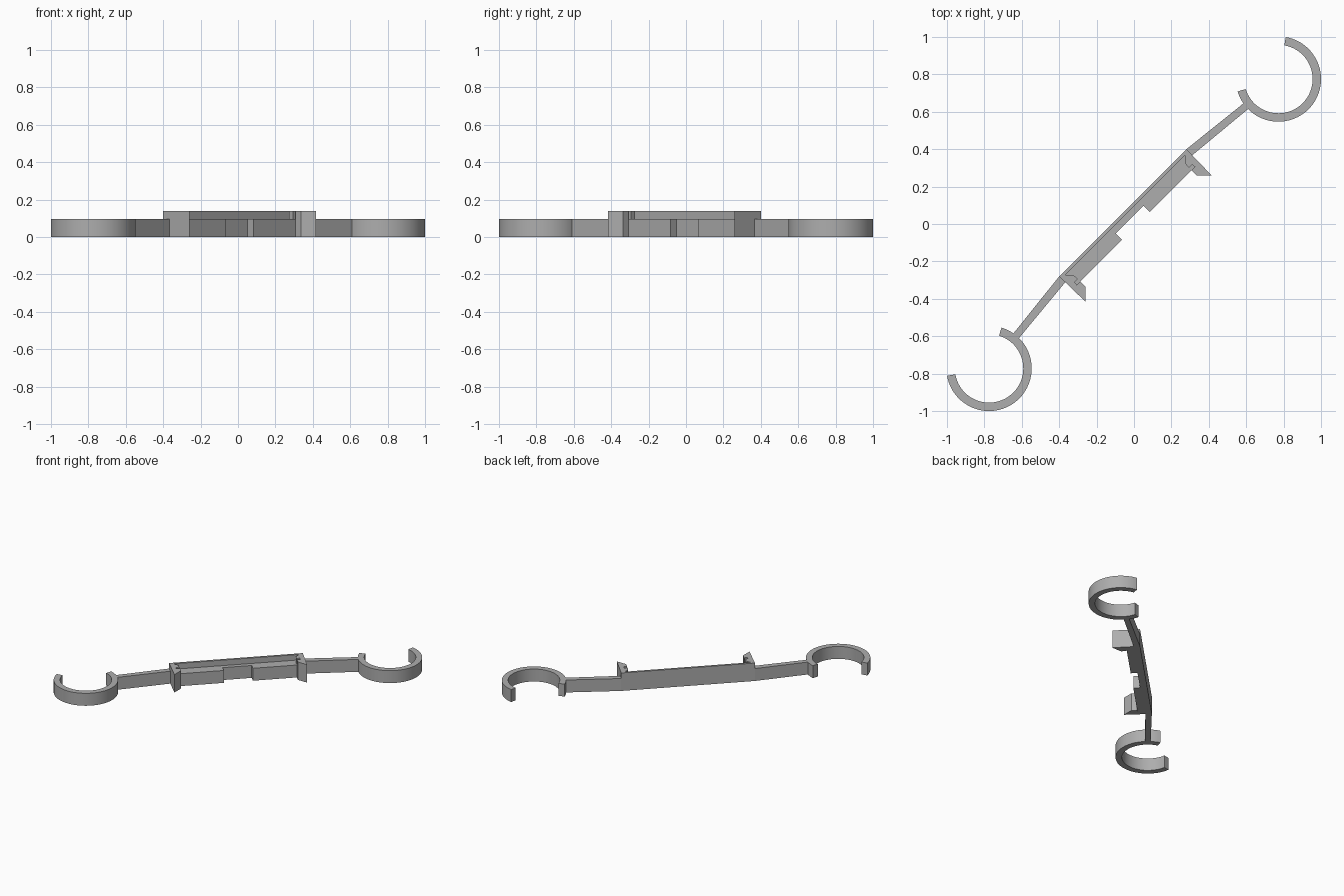
import bpy
import bmesh
from math import cos, sin, radians

cube = bpy.data.objects.get("Cube")
if cube:
    bpy.data.objects.remove(cube)

grey = bpy.data.materials.new("plain_grey")
grey.use_nodes = True
colour = (0.42, 0.42, 0.42, 1)
grey.diffuse_color = colour
grey.node_tree.nodes["Principled BSDF"].inputs["Base Color"].default_value = colour

LOW, HIGH = 0.097, 0.14


def mirrored(points):
    """Reflect an outline across the diagonal y = -x."""
    return [(-y, -x) for x, y in reversed(points)]


def prism(name, outline, top, smooth=False):
    """Extrude a flat outline from the ground up to the given height."""
    bm = bmesh.new()
    face = bm.faces.new([bm.verts.new((x, y, 0)) for x, y in outline])
    result = bmesh.ops.extrude_face_region(bm, geom=[face])
    verts = [g for g in result["geom"] if isinstance(g, bmesh.types.BMVert)]
    bmesh.ops.translate(bm, vec=(0, 0, top), verts=verts)
    bmesh.ops.recalc_face_normals(bm, faces=bm.faces)
    mesh = bpy.data.meshes.new(name)
    bm.to_mesh(mesh)
    bm.free()
    mesh.materials.append(grey)
    obj = bpy.data.objects.new(name, mesh)
    bpy.context.collection.objects.link(obj)
    if smooth:
        bpy.ops.object.select_all(action="DESELECT")
        obj.select_set(True)
        bpy.context.view_layer.objects.active = obj
        bpy.ops.object.shade_smooth_by_angle(angle=radians(30))


def pair(name, outline, top, smooth=False):
    prism("left_" + name, outline, top, smooth)
    prism("right_" + name, mirrored(outline), top, smooth)


def arc(radius, start, end, steps=56):
    cx, cy = 0.772, 0.775
    angles = [radians(start + (end - start) * i / steps) for i in range(steps + 1)]
    return [(cx + radius * cos(a), cy + radius * sin(a)) for a in angles]


# Open clip rings at both ends
pair("clip_ring", arc(0.228, -163, 80) + arc(0.183, 80, -163), LOW, True)

# Angled arms from the centre bar to the rings
pair("arm", [(0.28, 0.4), (0.604, 0.66), (0.626, 0.628), (0.311, 0.367)], LOW)

# Tall rear wall of the centre bar
wall_end = [(0.28, 0.4), (0.288, 0.383)]
prism("rear_wall", wall_end + mirrored(wall_end), HIGH)

# Low shelf with a notch in the middle of its front edge
shelf_half = [(0.288, 0.383), (0.345, 0.326), (0.31, 0.29),
              (0.084, 0.064), (0.05, 0.098)]
prism("shelf", shelf_half + mirrored(shelf_half), LOW)

# Barbed hooks at the two ends of the shelf
pair("hook", [(0.28, 0.4), (0.417, 0.258), (0.337, 0.258), (0.308, 0.287),
              (0.326, 0.305), (0.312, 0.318), (0.294, 0.301),
              (0.272, 0.325), (0.272, 0.385)], HIGH)
